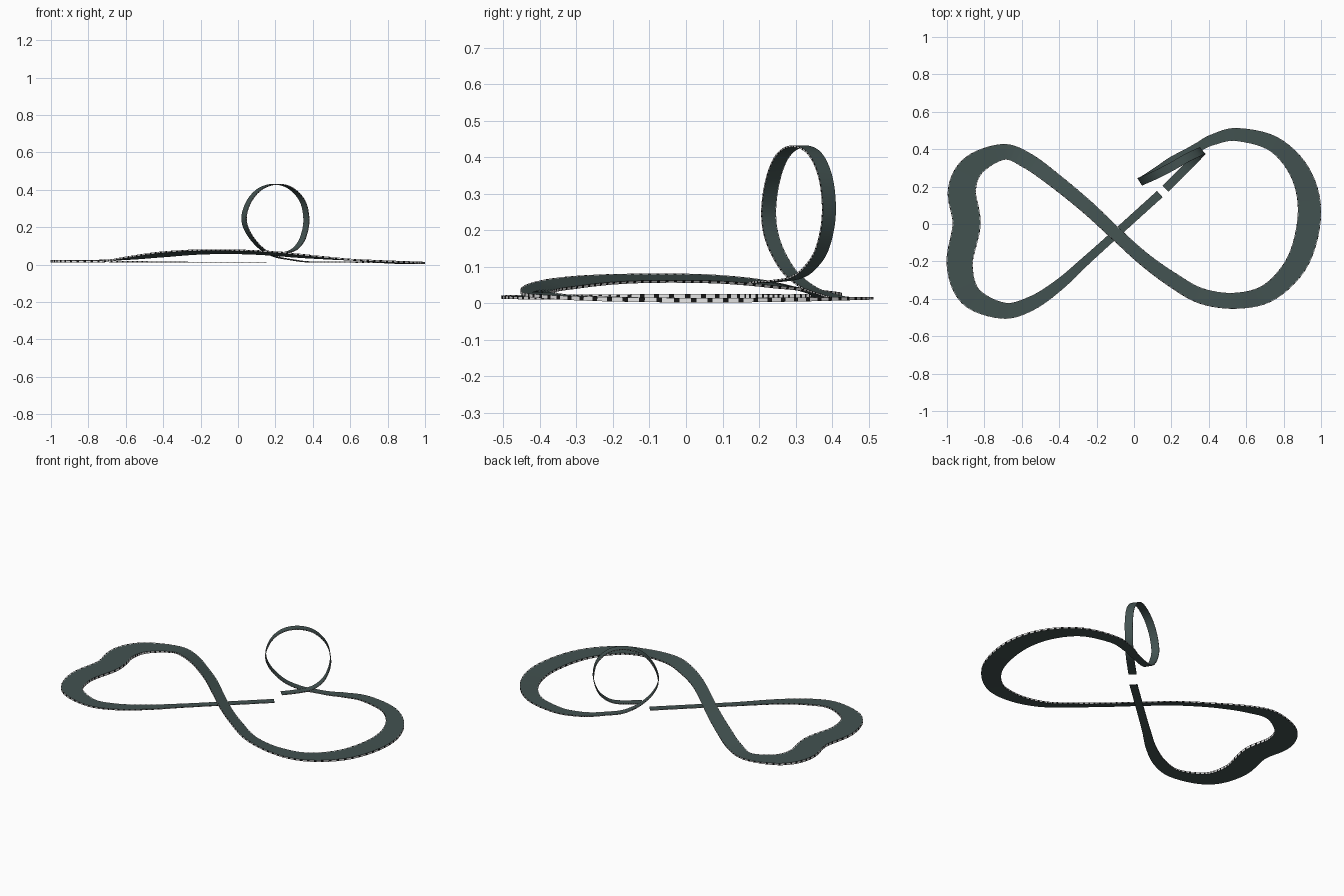
import bpy, bmesh, math
from mathutils import Vector

if "Cube" in bpy.data.objects:
    bpy.data.objects.remove(bpy.data.objects["Cube"])

def material(name, rgb):
    m = bpy.data.materials.new(name)
    m.diffuse_color = (*rgb, 1)
    m.use_nodes = True
    m.node_tree.nodes["Principled BSDF"].inputs["Base Color"].default_value = m.diffuse_color
    return m

ASPHALT = material("dark_teal_asphalt", (0.055, 0.084, 0.081))
WHITE = material("white_kerb", (0.8, 0.8, 0.8))
BLACK = material("black_kerb", (0.008, 0.008, 0.008))

# Figure-eight centre line: x, y, z, width
CIRCUIT = [
    (.138, .16, .012, .045), (-.10, -.055, .012, .045), (-.25, -.19, .012, .048),
    (-.40, -.325, .013, .06), (-.55, -.425, .014, .075), (-.70, -.463, .016, .087),
    (-.875, -.385, .016, .12), (-.932, -.215, .016, .14), (-.895, 0, .016, .15),
    (-.92, .18, .016, .15), (-.86, .31, .017, .125), (-.70, .385, .022, .085),
    (-.57, .338, .035, .085), (-.42, .23, .052, .08), (-.25, .09, .065, .075),
    (-.10, -.05, .068, .07), (.05, -.185, .066, .073), (.20, -.295, .058, .08),
    (.36, -.385, .044, .083), (.55, -.41, .029, .086), (.73, -.36, .018, .10),
    (.88, -.19, .01, .12), (.938, .06, .007, .125), (.89, .27, .009, .11),
    (.75, .425, .012, .085), (.55, .478, .013, .07), (.42, .45, .013, .058),
    (.35, .415, .016, .05)]

# Vertical loop centre line: x, y, z
LOOP = [
    (.29, .383, .025), (.20, .335, .043), (.12, .28, .09), (.055, .238, .17),
    (.032, .226, .25), (.06, .238, .34), (.12, .265, .405), (.20, .306, .43),
    (.28, .352, .41), (.345, .383, .34), (.366, .391, .24), (.35, .373, .15),
    (.32, .34, .098), (.28, .30, .07), (.22, .24, .06), (.168, .188, .057)]

STEPS = 18
points = [Vector(p) for p in CIRCUIT] + [Vector((*p, .046)) for p in LOOP]

def spline(pts):
    """Catmull-Rom samples through the control points."""
    ext = [2 * pts[0] - pts[1]] + pts + [2 * pts[-1] - pts[-2]]
    out = []
    for i in range(len(pts) - 1):
        a, b, c, d = ext[i:i + 4]
        for k in range(STEPS):
            t = k / STEPS
            out.append(.5 * (2 * b + (c - a) * t + (2 * a - 5 * b + 4 * c - d) * t * t
                             + (3 * b - a - 3 * c + d) * t ** 3))
    return out + [pts[-1].copy()]

samples = spline(points)
split = (len(CIRCUIT) - 1) * STEPS

# Cross-section at every sample: a flat slab with a small raised lip on both edges
sections = []
for i, s in enumerate(samples):
    tangent = (samples[min(i + 1, len(samples) - 1)].xyz - samples[max(i - 1, 0)].xyz).normalized()
    roll = 0
    if i <= split:
        heading = math.atan2(tangent.y, tangent.x)
        entry = heading % (2 * math.pi)
        # the bridge leans sideways
        roll = .27 * max(0, min(1, 2.2 - abs(i / STEPS - 15.3) / 1.8))
    else:   # inside the loop the heading turns steadily to the exit direction
        f = (i - split) / (len(samples) - 1 - split)
        heading = entry + (math.radians(225) - entry) * f
    side = Vector((-math.sin(heading), math.cos(heading), -roll))
    side = (side - tangent * side.dot(tangent)).normalized()
    up = tangent.cross(side)
    w, h = side * s.w / 2, up * s.w * .04
    lip, rise = side * .03 * s.w, up * .02 * s.w
    c = s.xyz
    sections.append([c + w + h + rise, c + w - lip + h, c - w + lip + h,
                     c - w + h + rise, c - w - h, c + w - h])

def ribbon(name, secs):
    bm = bmesh.new()
    rings = [[bm.verts.new(c) for c in corners] for corners in secs]
    for n, (a, b) in enumerate(zip(rings, rings[1:])):
        for j in range(6):
            f = bm.faces.new((a[j], a[(j + 1) % 6], b[(j + 1) % 6], b[j]))
            # fine black and white stripes on the lips and side walls
            if j not in (1, 4):
                f.material_index = 2 if n % 3 == 0 else 1
    bm.faces.new(rings[0])
    bm.faces.new(rings[-1][::-1])
    bmesh.ops.recalc_face_normals(bm, faces=bm.faces)
    mesh = bpy.data.meshes.new(name)
    bm.to_mesh(mesh)
    bm.free()
    for m in (ASPHALT, WHITE, BLACK):
        mesh.materials.append(m)
    ob = bpy.data.objects.new(name, mesh)
    bpy.context.collection.objects.link(ob)
    bpy.ops.object.select_all(action='DESELECT')
    ob.select_set(True)
    bpy.context.view_layer.objects.active = ob
    bpy.ops.object.shade_smooth_by_angle(angle=math.radians(30))

ribbon("figure_eight_road", sections[:split + 1])
ribbon("vertical_loop", sections[split:])
